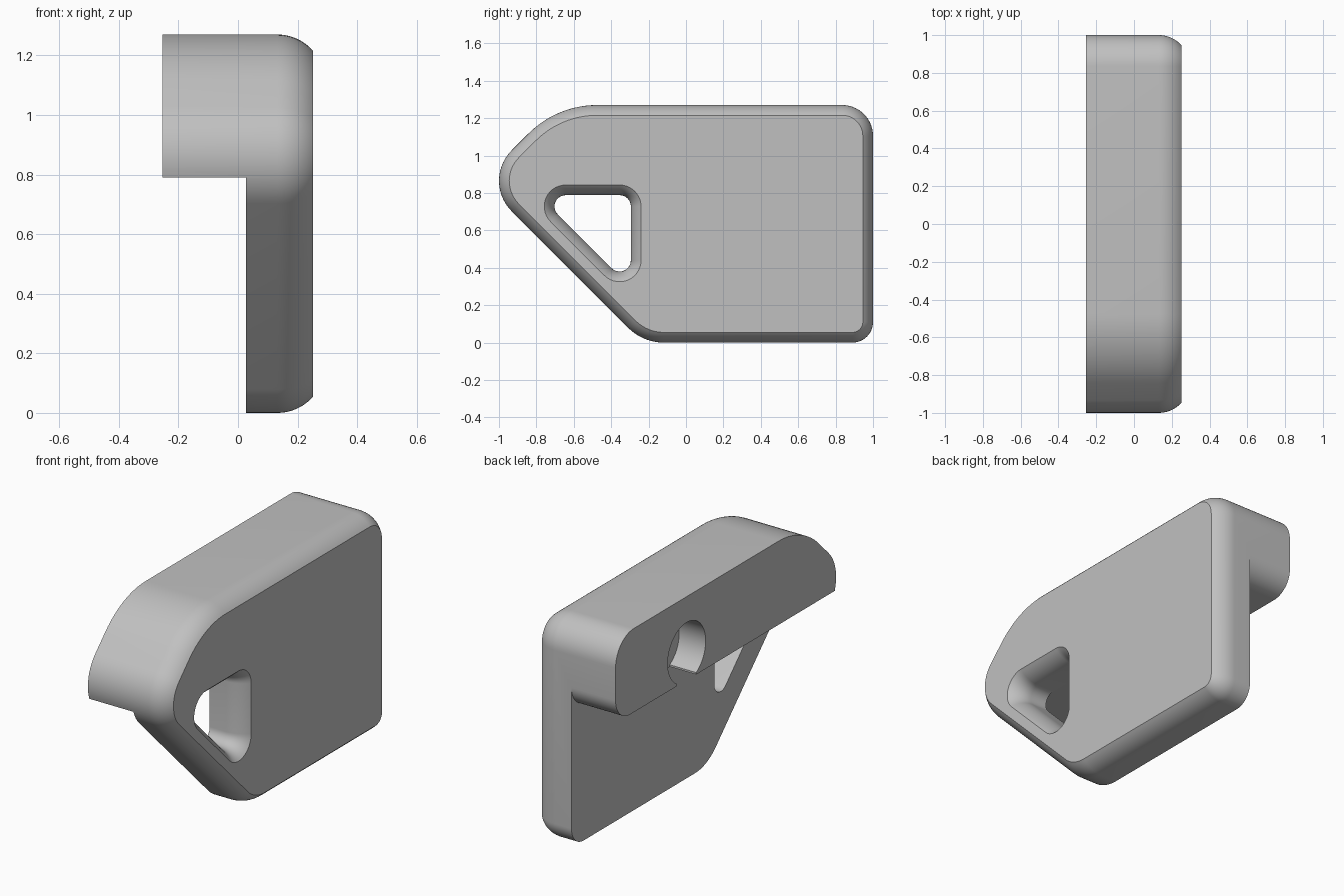
import bpy, bmesh, math
from mathutils import Vector

if "Cube" in bpy.data.objects:
    bpy.data.objects.remove(bpy.data.objects["Cube"])

grey = bpy.data.materials.new("plain grey")
grey.use_nodes = True
GREY = (0.53, 0.53, 0.53, 1)
grey.diffuse_color = GREY
grey.node_tree.nodes["Principled BSDF"].inputs["Base Color"].default_value = GREY

INNER, OUTER, STEP = -0.253, 0.252, 0.027   # faces across the width
EDGE_START, EDGE_RADIUS, EDGE_ANGLE = 0.132, 0.159, math.radians(49)


def rounded(corners, grow=0.0, steps=14):
    """Counter-clockwise (y, z, radius) corners to a filleted loop, offset by grow."""
    loop = []
    for i, (y, z, r) in enumerate(corners):
        p = Vector((y, z))
        a = (p - Vector(corners[i - 1][:2])).normalized()
        b = (Vector(corners[(i + 1) % len(corners)][:2]) - p).normalized()
        turn = math.atan2(a.x * b.y - a.y * b.x, a.dot(b))
        normal = Vector((a.y, -a.x))
        centre = p - a * r * math.tan(turn / 2) - normal * r
        start = math.atan2(normal.y, normal.x)
        for k in range(steps + 1):
            t = start + turn * k / steps
            loop.append(centre + (r + grow) * Vector((math.cos(t), math.sin(t))))
    return loop


def loft(name, levels):
    """Join (x, loop) levels into a closed solid."""
    bm = bmesh.new()
    rings = [[bm.verts.new((x, p[0], p[1])) for p in loop] for x, loop in levels]
    n = len(rings[0])
    for low, high in zip(rings, rings[1:]):
        for i in range(n):
            j = (i + 1) % n
            bm.faces.new((low[i], low[j], high[j], high[i]))
    bm.faces.new(rings[0][::-1])
    bm.faces.new(rings[-1])
    bmesh.ops.recalc_face_normals(bm, faces=bm.faces)
    mesh = bpy.data.meshes.new(name)
    bm.to_mesh(mesh)
    bm.free()
    obj = bpy.data.objects.new(name, mesh)
    bpy.context.collection.objects.link(obj)
    mesh.materials.append(grey)
    return obj


def edge_levels(corners, sign, steps=10):
    """Levels of the partial round that runs up to the outer face."""
    result = []
    for k in range(steps + 1):
        t = EDGE_ANGLE * k / steps
        inset = EDGE_RADIUS * (1 - math.cos(t))
        result.append((EDGE_START + EDGE_RADIUS * math.sin(t), rounded(corners, sign * inset)))
    return result


# Main body with a rounded outer rim
outline = [(1, 0, 0.11), (1, 1.27, 0.165), (-0.69, 1.27, 0.52),
           (-1.095, 0.865, 0.23), (-0.23, 0, 0.27)]
body = loft("bracket_body", [(INNER, rounded(outline))] + edge_levels(outline, -1))

# Space below the overhanging flange, with its rounded back corner
R, FLOOR = 0.13, 0.79
space = [(-1.3, FLOOR), (-1.3, -0.3), (1.3, -0.3), (1.3, FLOOR + R)]
for k in range(15):
    t = math.pi / 2 * k / 14
    space.append((1 - R + R * math.cos(t), FLOOR + R - R * math.sin(t)))
underside = loft("underside_cutter", [(-0.5, space), (STEP, space)])

# Triangular window, flared at the outer face
triangle = [(-0.295, 0.295, 0.06), (-0.295, 0.788, 0.06), (-0.788, 0.788, 0.06)]
flare = edge_levels(triangle, 1)
window = loft("window_cutter", [(-0.1, rounded(triangle))] + flare + [(0.4, flare[-1][1])])

# Blind round socket with a short slot opening downward
SOCKET_Y, SOCKET_Z, SOCKET_R = 0.355, 0.95, 0.172
socket = [(SOCKET_Y - 0.086, 0.6), (SOCKET_Y + 0.086, 0.6)]
for k in range(41):
    t = math.radians(-60 + 300 * k / 40)
    socket.append((SOCKET_Y + SOCKET_R * math.cos(t), SOCKET_Z + SOCKET_R * math.sin(t)))
keyhole = loft("socket_cutter", [(-0.5, socket), (-0.085, socket)])

# Cut everything and smooth the rounds
bpy.ops.object.select_all(action="DESELECT")
bpy.context.view_layer.objects.active = body
body.select_set(True)
for cutter in (underside, window, keyhole):
    cutter.hide_render = True
    cut = body.modifiers.new(cutter.name, "BOOLEAN")
    cut.operation = "DIFFERENCE"
    cut.solver = "EXACT"
    cut.object = cutter
    bpy.ops.object.modifier_apply(modifier=cut.name)
    bpy.data.objects.remove(cutter)
bpy.ops.object.shade_smooth_by_angle(angle=math.radians(25))
